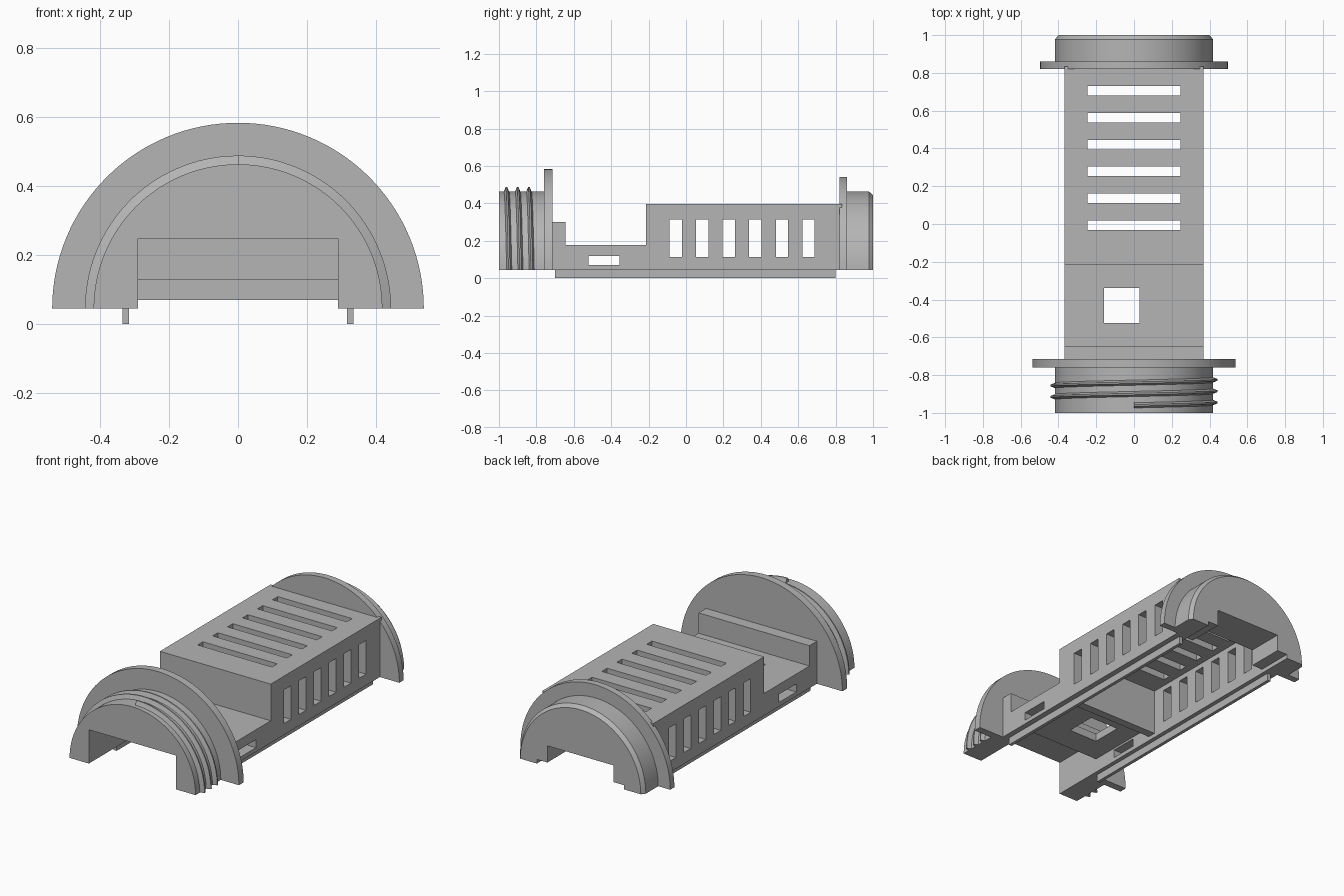
import bpy, bmesh
from math import pi, sin, cos, radians

if "Cube" in bpy.data.objects:
    bpy.data.objects.remove(bpy.data.objects["Cube"])

BASE = 0.045      # height of the flat underside
NECK_R = 0.418

grey = bpy.data.materials.new("plain grey")
grey.use_nodes = True
grey.diffuse_color = (0.46, 0.46, 0.46, 1)
grey.node_tree.nodes["Principled BSDF"].inputs["Base Color"].default_value = (0.46, 0.46, 0.46, 1)


def finish(name, bm):
    bmesh.ops.recalc_face_normals(bm, faces=bm.faces)
    mesh = bpy.data.meshes.new(name)
    bm.to_mesh(mesh)
    bm.free()
    obj = bpy.data.objects.new(name, mesh)
    bpy.context.collection.objects.link(obj)
    mesh.materials.append(grey)
    return obj


def loft(name, rings):
    """Closed solid through equal-length rings of points."""
    bm = bmesh.new()
    rows = [[bm.verts.new(p) for p in ring] for ring in rings]
    n = len(rows[0])
    for a, b in zip(rows, rows[1:]):
        for i in range(n):
            j = (i + 1) % n
            bm.faces.new((a[i], a[j], b[j], b[i]))
    bm.faces.new(rows[0])
    bm.faces.new(rows[-1][::-1])
    return finish(name, bm)


def half_disc(name, sections, steps=64):
    """Half-round solid along y from (radius, y) sections."""
    return loft(name, [[(r * cos(pi * i / steps), y, BASE + r * sin(pi * i / steps))
                        for i in range(steps + 1)] for r, y in sections])


def boxes(name, limits):
    bm = bmesh.new()
    for x0, x1, y0, y1, z0, z1 in limits:
        for v in bmesh.ops.create_cube(bm, size=1)["verts"]:
            v.co = (x0 if v.co.x < 0 else x1, y0 if v.co.y < 0 else y1, z0 if v.co.z < 0 else z1)
    return finish(name, bm)


def activate(obj):
    bpy.ops.object.select_all(action='DESELECT')
    obj.select_set(True)
    bpy.context.view_layer.objects.active = obj


def cut(obj, *groups):
    """Subtract each group of separate boxes in turn."""
    for group in groups:
        tool = boxes("cutter", group)
        tool.hide_render = True
        mod = obj.modifiers.new("cut", 'BOOLEAN')
        mod.operation, mod.solver, mod.object = 'DIFFERENCE', 'EXACT', tool
        activate(obj)
        bpy.ops.object.modifier_apply(modifier=mod.name)
        bpy.data.objects.remove(tool)


def smooth(obj):
    activate(obj)
    bpy.ops.object.shade_smooth_by_angle(angle=radians(30))


# Shared channels
board_slot = [(-0.29, 0.29, -1.1, 1.1, -0.1, 0.07)]
front_mouth = [(-0.29, 0.29, -1.1, -0.68, -0.1, 0.248)]
back_mouth = [(-0.22, 0.22, 0.75, 1.1, -0.1, 0.17)]

# Main housing from its stepped side profile
profile = [(-0.715, BASE), (-0.715, 0.3), (-0.645, 0.3), (-0.645, 0.178), (-0.215, 0.178),
           (-0.215, 0.398), (0.835, 0.398), (0.835, BASE)]
body = loft("housing", [[(x, y, z) for y, z in profile] for x in (-0.368, 0.368)])
vents = [-0.055 + 0.142 * i for i in range(6)]
cut(body,
    front_mouth,
    [(-0.29, 0.29, -0.69, -0.215, -0.1, 0.13), (-0.29, 0.29, -0.165, 0.78, -0.1, 0.345)],
    board_slot,
    back_mouth,
    # top vents and the opening in the low deck
    [(-0.247, 0.247, y + 0.0025, y + 0.0525, 0.3, 0.5) for y in [-0.033 + 0.142 * i for i in range(6)]]
    + [(-0.16, 0.03, -0.525, -0.34, 0.1, 0.3)],
    # side vents and the low side port
    [(-0.5, 0.5, y - 0.033, y + 0.033, 0.113, 0.315) for y in vents]
    + [(-0.5, 0.5, -0.52, -0.355, 0.07, 0.118)])

# Front neck and flange
for name, sections in (("front_neck", [(NECK_R, -1), (NECK_R, -0.74)]),
                       ("front_flange", [(0.538, -0.76), (0.538, -0.715)])):
    part = half_disc(name, sections)
    cut(part, front_mouth)
    smooth(part)

# Back flange and chamfered cap
for name, sections in (("back_flange", [(0.497, 0.82), (0.497, 0.86)]),
                       ("back_cap", [(NECK_R, 0.84), (NECK_R, 0.978), (0.4, 1)])):
    part = half_disc(name, sections)
    cut(part, board_slot, back_mouth)
    smooth(part)

# Screw thread ridges, rising half a pitch across each half turn
for k, start in enumerate((0.5, 0, 0)):
    rings = []
    for i in range(49):
        t = start + (1 - start) * i / 48
        a = pi * (1 - t)
        y = -0.975 + 0.06 * k + 0.03 * t
        rings.append([(r * cos(a), y + dy, BASE + r * sin(a))
                      for r, dy in ((0.41, -0.017), (0.443, -0.004), (0.443, 0.004), (0.41, 0.017))])
    smooth(loft("thread_ridge_%d" % (k + 1), rings))

# Guide rails under both sides
for side, s in (("left", 1), ("right", -1)):
    x0, x1 = sorted((s * 0.315, s * 0.335))
    boxes(side + "_rail", [(x0, x1, -0.7, 0.8, 0, 0.05)])
